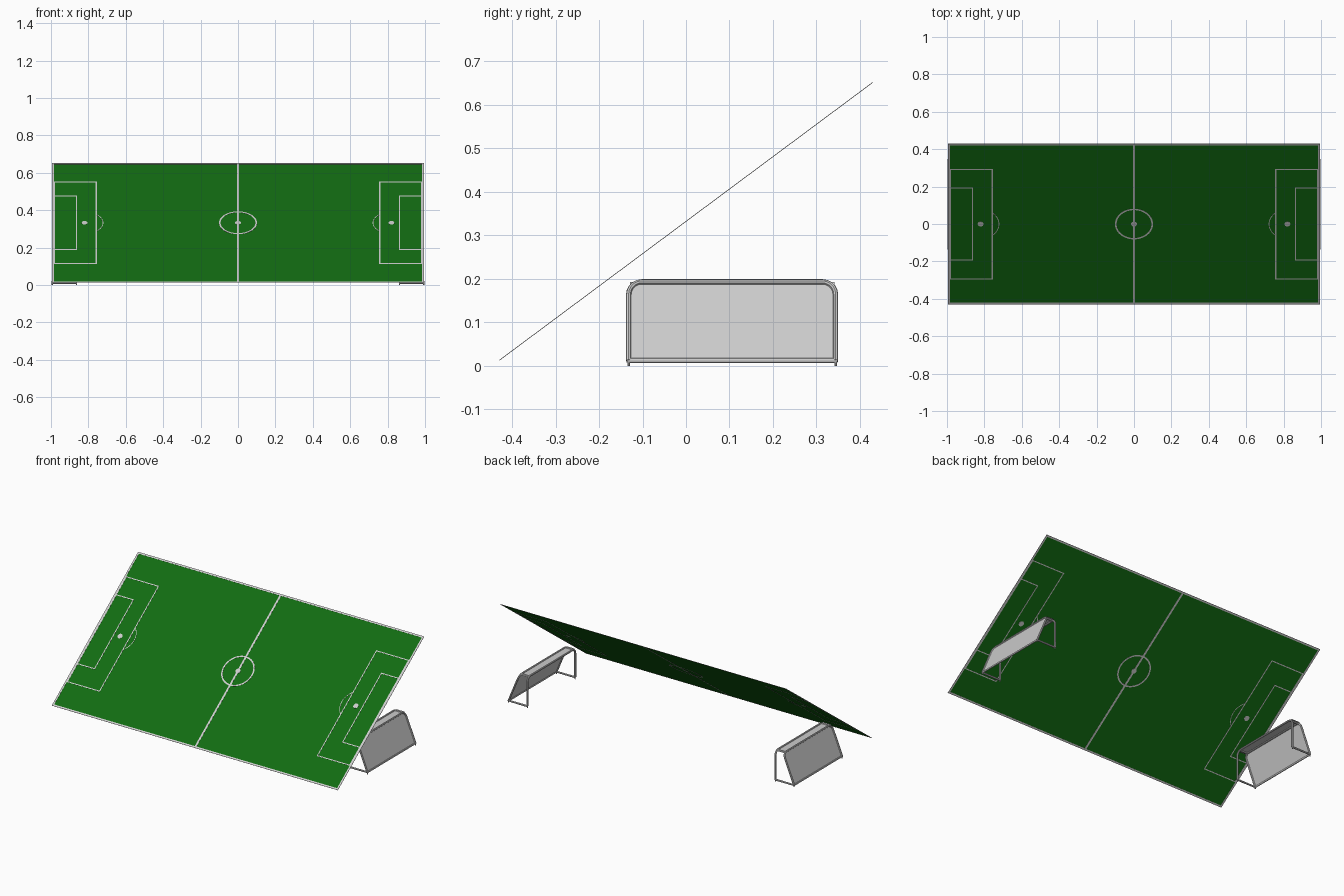
import bpy, bmesh, math
from mathutils import Vector, Matrix

if "Cube" in bpy.data.objects:
    bpy.data.objects.remove(bpy.data.objects["Cube"])

TILT = math.atan2(0.64, 0.86)
TILT_M = Matrix.Translation((0, 0, 0.332)) @ Matrix.Rotation(TILT, 4, 'X')

green = bpy.data.materials.new("grass_green")
green.diffuse_color = (0.006, 0.15, 0.006, 1)
green.use_nodes = True
green.node_tree.nodes["Principled BSDF"].inputs["Base Color"].default_value = green.diffuse_color


def mesh_object(name, bm, mat=None):
    me = bpy.data.meshes.new(name)
    bm.to_mesh(me)
    bm.free()
    ob = bpy.data.objects.new(name, me)
    bpy.context.collection.objects.link(ob)
    if mat:
        me.materials.append(mat)
    return ob


def rect(bm, x0, x1, y0, y1):
    bm.faces.new([bm.verts.new((x, y, 0)) for x, y in
                  ((x0, y0), (x1, y0), (x1, y1), (x0, y1))])


def frame(bm, x0, x1, y0, y1, w):
    # rectangular outline made of four strips
    rect(bm, x0, x1, y0, y0 + w)
    rect(bm, x0, x1, y1 - w, y1)
    rect(bm, x0, x0 + w, y0 + w, y1 - w)
    rect(bm, x1 - w, x1, y0 + w, y1 - w)


def arc(bm, cx, r, w, a0, a1, n):
    # flat band following a circle
    pts = []
    for i in range(n + 1):
        a = a0 + (a1 - a0) * i / n
        pts.append([bm.verts.new((cx + q * math.cos(a), q * math.sin(a), 0))
                    for q in (r - w, r)])
    for p, q in zip(pts, pts[1:]):
        bm.faces.new((p[0], p[1], q[1], q[0]))


def disc(bm, cx, r):
    bmesh.ops.create_circle(bm, cap_ends=True, segments=24, radius=r,
                            matrix=Matrix.Translation((cx, 0, 0)))


# tilted pitch
bm = bmesh.new()
rect(bm, -0.995, 0.995, -0.535, 0.535)
bm.transform(TILT_M)
mesh_object("pitch", bm, green)

# markings, visible on both sides of the pitch
bm = bmesh.new()
frame(bm, -0.995, 0.995, -0.535, 0.535, 0.011)
rect(bm, -0.006, 0.006, -0.524, 0.524)
arc(bm, 0, 0.102, 0.009, 0, math.tau, 48)
disc(bm, 0, 0.016)
for s in (-1, 1):
    for x, y in ((0.755, 0.368), (0.86, 0.243)):
        a, b = sorted((s * x, s * 0.985))
        frame(bm, a, b, -y, y, 0.006)
    disc(bm, s * 0.82, 0.016)
    mid = math.pi if s > 0 else 0
    arc(bm, s * 0.82, 0.1, 0.004, mid - 0.86, mid + 0.86, 20)
bmesh.ops.recalc_face_normals(bm, faces=bm.faces)
bm.transform(TILT_M)
lines = mesh_object("pitch_lines", bm)
solid = lines.modifiers.new("thickness", 'SOLIDIFY')
solid.thickness = 0.0016
solid.offset = 0


# goals
R = 0.006                    # tube radius
Y0, Y1 = -0.132, 0.344       # side tube centre lines
XF, XT, XB = 0.863, 0.918, 0.993   # front post, top back bar, ground bar
ZB, ZT = 0.012, 0.193


def arch(x_low, x_top):
    # upright hoop with rounded upper corners
    c = 0.03
    pts = [Vector((x_low, Y0, ZB))]
    for cy, a0 in ((Y0 + c, math.pi), (Y1 - c, math.pi / 2)):
        for i in range(6):
            a = a0 - math.pi / 2 * i / 5
            z = ZT - c + c * math.sin(a)
            t = (z - ZB) / (ZT - ZB)
            pts.append(Vector((x_low + (x_top - x_low) * t,
                               cy + c * math.cos(a), z)))
    pts.append(Vector((x_low, Y1, ZB)))
    return pts


def tubes(name, paths, s):
    cu = bpy.data.curves.new(name, 'CURVE')
    cu.dimensions = '3D'
    cu.bevel_depth = R
    cu.bevel_resolution = 2
    cu.use_fill_caps = True
    for path in paths:
        sp = cu.splines.new('POLY')
        sp.points.add(len(path) - 1)
        for p, co in zip(sp.points, path):
            p.co = (s * co[0], co[1], co[2], 1)
    ob = bpy.data.objects.new(name, cu)
    bpy.context.collection.objects.link(ob)
    bpy.ops.object.select_all(action='DESELECT')
    ob.select_set(True)
    bpy.context.view_layer.objects.active = ob
    bpy.ops.object.convert(target='MESH')
    bpy.ops.object.shade_smooth_by_angle()


for s, side in ((-1, "left"), (1, "right")):
    front, back = arch(XF, XF), arch(XB, XT)
    ground = [(XF, Y0, ZB), (XB, Y0, ZB), (XB, Y1, ZB), (XF, Y1, ZB)]
    links = [[front[i], back[i]] for i in (5, 8)]
    tubes(side + "_goal_frame", [front, back, ground] + links, s)

    # short ground pegs under the corners
    bm = bmesh.new()
    for x in (XF, XB):
        for y in (Y0, Y1):
            bmesh.ops.create_cone(bm, cap_ends=True, segments=8, radius1=0.003,
                                  radius2=0.003, depth=0.012,
                                  matrix=Matrix.Translation((s * x, y, 0.006)))
    mesh_object(side + "_goal_pegs", bm)

    # net sheet over the top and down the sloping back
    bm = bmesh.new()
    rows = [[bm.verts.new((s * x, y, z)) for y in (Y0 + 0.003, Y1 - 0.003)]
            for x, z in ((XF, ZT), (XT, ZT), (XB, ZB))]
    for p, q in zip(rows, rows[1:]):
        bm.faces.new((p[0], p[1], q[1], q[0]) if s < 0 else
                     (p[0], q[0], q[1], p[1]))
    # trim the net at the rounded corners
    for y, d in ((Y0 + 0.009, -1), (Y1 - 0.009, 1)):
        bmesh.ops.bisect_plane(bm, geom=bm.verts[:] + bm.edges[:] + bm.faces[:],
                               plane_co=(0, y, ZT), plane_no=(0, d, 1 * 0.7),
                               clear_outer=False)
    bm.normal_update()
    mesh_object(side + "_goal_net", bm)
